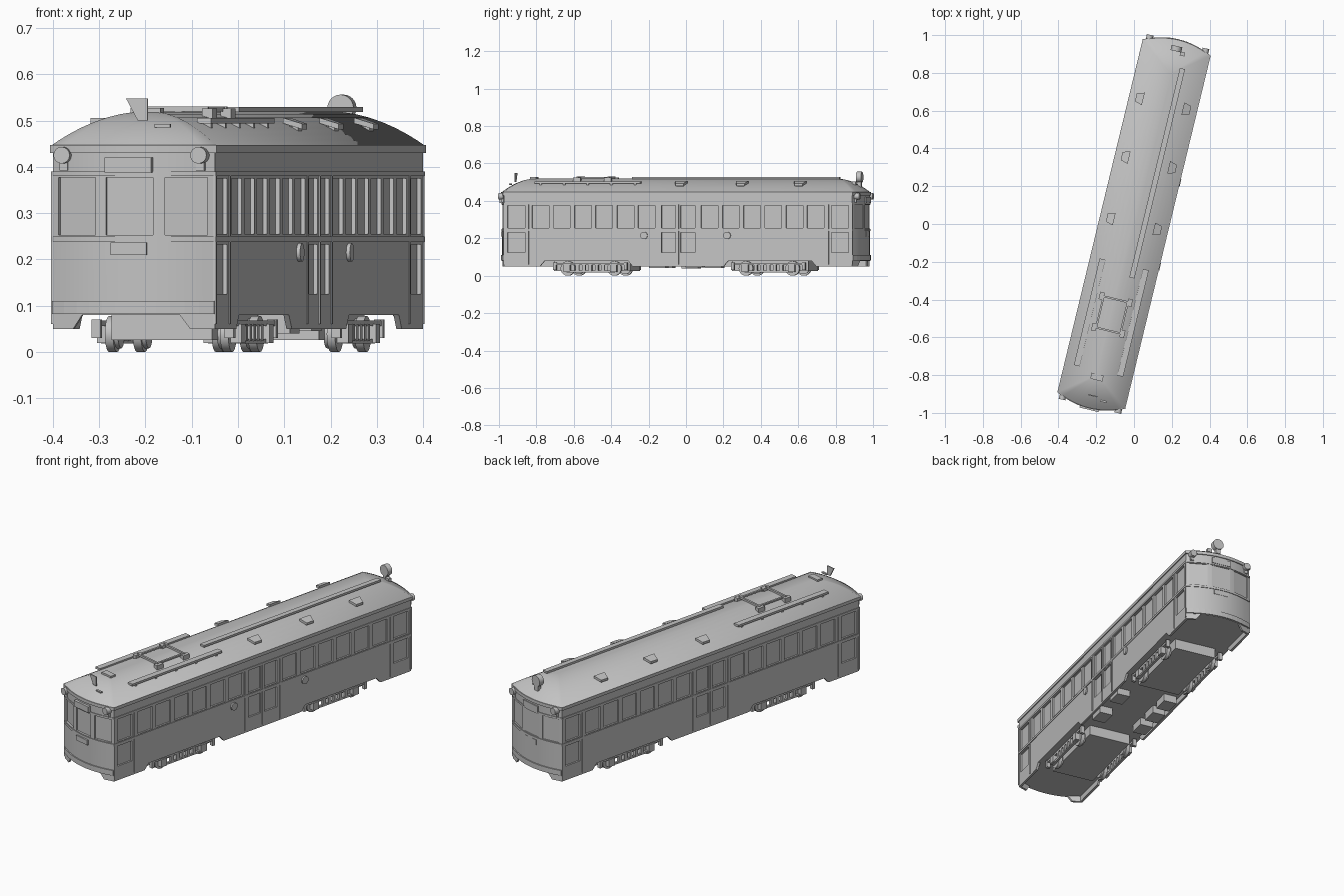
import bpy, bmesh, math
from mathutils import Matrix, Vector

if "Cube" in bpy.data.objects:
    bpy.data.objects.remove(bpy.data.objects["Cube"])

TURN = math.radians(-13.6)      # the car stands diagonally
W, L, BULGE = 0.18, 0.957, 0.043  # half width, half length, end bow
grey = bpy.data.materials.new("plain_grey")
grey.diffuse_color = (0.55, 0.55, 0.55, 1)
grey.use_nodes = True
grey.node_tree.nodes["Principled BSDF"].inputs["Base Color"].default_value = grey.diffuse_color


def finish(name, bm, smooth=None):
    bmesh.ops.recalc_face_normals(bm, faces=bm.faces)
    me = bpy.data.meshes.new(name)
    bm.to_mesh(me)
    bm.free()
    me.materials.append(grey)
    ob = bpy.data.objects.new(name, me)
    bpy.context.collection.objects.link(ob)
    ob.rotation_euler.z = TURN
    if smooth:
        bpy.ops.object.select_all(action='DESELECT')
        bpy.context.view_layer.objects.active = ob
        ob.select_set(True)
        bpy.ops.object.shade_smooth_by_angle(angle=math.radians(smooth))
    return ob


def box(bm, x, y, z, rot=None):
    """Box from three (low, high) ranges, optionally turned about its centre."""
    c = Vector([(a + b) / 2 for a, b in (x, y, z)])
    m = Matrix.Translation(c) @ (rot or Matrix()) @ Matrix.Diagonal(
        (x[1] - x[0], y[1] - y[0], z[1] - z[0], 1))
    bmesh.ops.create_cube(bm, size=1, matrix=m)


def disc(bm, c, r, depth, axis, n=16, r2=None):
    rot = Matrix.Rotation(math.pi / 2, 4, 'Y' if axis == 'X' else 'X')
    bmesh.ops.create_cone(bm, cap_ends=True, segments=n, radius1=r, radius2=r2 or r,
                          depth=depth, matrix=Matrix.Translation(c) @ rot)


def prism(bm, pts, offset):
    """Extrude a polygon of 3D points by an offset vector."""
    f = bm.faces.new([bm.verts.new(p) for p in pts])
    r = bmesh.ops.extrude_face_region(bm, geom=[f])
    bmesh.ops.translate(bm, vec=offset, verts=[v for v in r['geom'] if isinstance(v, bmesh.types.BMVert)])


def bow(x, w=W, b=BULGE):
    return b * (1 - (x / w) ** 2)


def plan(w, l, b, n=12):
    """Outline of the car in plan, with bowed ends."""
    xs = [w * (-1 + 2 * i / n) for i in range(n + 1)]
    return [(x, -l - bow(x, w, b)) for x in xs] + [(-x, l + bow(x, w, b)) for x in xs]


def loft(bm, rings):
    loops = [[bm.verts.new((x, y, z)) for x, y in pts] for pts, z in rings]
    n = len(loops[0])
    for a, b in zip(loops, loops[1:]):
        for i in range(n):
            bm.faces.new((a[i], a[(i + 1) % n], b[(i + 1) % n], b[i]))
    bm.faces.new(loops[0])
    bm.faces.new(loops[-1])


def band(name, z0, z1, out):
    bm = bmesh.new()
    p = plan(W + out, L + out, BULGE)
    loft(bm, [(p, z0), (p, z1)])
    return finish(name, bm, 30)


# Body shell
bm = bmesh.new()
loft(bm, [(plan(W, L, BULGE), 0.08), (plan(W, L, BULGE), 0.44)])
body = finish("body", bm)

# Cutters for windows and doors
bm = bmesh.new()
for s in (-1, 1):
    side = (s * W - 0.009, s * W + 0.009)
    for y0, y1 in ((-0.815, -0.115), (0.115, 0.815)):
        step = (y1 - y0) / 6
        for i in range(6):
            a = y0 + i * step
            box(bm, side, (a + 0.012, a + step - 0.012), (0.255, 0.375))
    for y0, y1 in ((-0.945, -0.835), (-0.1, -0.005), (0.005, 0.1), (0.835, 0.945)):
        box(bm, side, (y0 + 0.008, y1 - 0.008), (0.255, 0.375))
        box(bm, side, (y0 + 0.008, y1 - 0.008), (0.125, 0.232))
    for x0, x1 in ((-0.168, -0.075), (-0.052, 0.052), (0.075, 0.168)):
        x = (x0 + x1) / 2
        tilt = Matrix.Rotation(-s * math.atan(2 * BULGE * x / W ** 2), 4, 'Z')
        y = s * (L + bow(x))
        box(bm, (x0, x1), (y - 0.006, y + 0.012), (0.253, 0.377), tilt)
cutter = finish("window_cutter", bm)
cutter.hide_render = True
mod = body.modifiers.new("windows", 'BOOLEAN')
mod.object, mod.operation, mod.solver = cutter, 'DIFFERENCE', 'EXACT'
bpy.ops.object.select_all(action='DESELECT')
bpy.context.view_layer.objects.active = body
body.select_set(True)
bpy.ops.object.modifier_apply(modifier=mod.name)
bpy.data.objects.remove(cutter)
bpy.ops.object.shade_smooth_by_angle(angle=math.radians(20))

# Trim bands and cornice
band("sill_band", 0.238, 0.25, 0.003)
band("lintel_band", 0.38, 0.39, 0.003)
band("cornice", 0.43, 0.447, 0.005)

# Domed roof
bm = bmesh.new()
us = [1, 0.92, 0.82, 0.7, 0.57, 0.43, 0.28, 0.14, 0.02]
loft(bm, [(plan(0.183 * u, 0.96 - 0.14 * (1 - u), BULGE * u), 0.446 + 0.074 * (1 - u * u)) for u in us])
finish("roof", bm, 40)

# Skirts with sloped ends, leaving openings at the trucks
bm = bmesh.new()
for s in (-1, 1):
    x = s * W
    for a, b, c, d in ((-L, -L, -0.76, -0.73), (-0.28, -0.25, 0.25, 0.28), (0.73, 0.76, L, L)):
        prism(bm, [(x, a, 0.085), (x, b, 0.05), (x, c, 0.05), (x, d, 0.085)], (-s * 0.012, 0, 0))
    for e in (-1, 1):
        y = lambda q: e * (L + bow(q))
        prism(bm, [(x, y(x), 0.085), (x, y(x), 0.05), (s * 0.13, y(0.13), 0.05), (s * 0.105, y(0.105), 0.085)],
              (0, -e * 0.012, 0))
finish("skirts", bm)

# End bumpers, destination boxes and front plates
bm = bmesh.new()
for e in (-1, 1):
    pts = [W * (-1 + i / 6) for i in range(13)]
    arc = [(x, e * (L + bow(x) + 0.006), 0.082) for x in pts]
    arc += [(x, e * (L + bow(x) - 0.01), 0.082) for x in reversed(pts)]
    prism(bm, arc, (0, 0, 0.028))
finish("bumpers", bm)
bm = bmesh.new()
for e in (-1, 1):
    y = e * (L + BULGE)
    box(bm, (-0.052, 0.052), (y - 0.012, y + 0.004), (0.388, 0.42))
    box(bm, (-0.04, 0.04), (y - 0.008, y + 0.001), (0.21, 0.236))
finish("destination_boxes", bm)

# Corner lamps with brackets
bm = bmesh.new()
for e in (-1, 1):
    for x in (-0.152, 0.152):
        disc(bm, (x, e * 0.979, 0.425), 0.018, 0.028, 'Y')
        box(bm, (x - 0.009, x + 0.009), (e * 0.968 - 0.008, e * 0.968 + 0.008), (0.392, 0.41))
finish("corner_lamps", bm, 30)

# Roof boards and walkway on short feet
bm = bmesh.new()
for s in (-1, 1):
    box(bm, (s * 0.118 - 0.016, s * 0.118 + 0.016), (-0.8, -0.22), (0.494, 0.505))
    for i in range(5):
        y = -0.77 + i * 0.13
        box(bm, (s * 0.118 - 0.01, s * 0.118 + 0.01), (y - 0.006, y + 0.006), (0.475, 0.496))
box(bm, (0.042, 0.07), (-0.28, 0.86), (0.518, 0.529))
finish("roof_boards", bm)

# Collector base frame
bm = bmesh.new()
for s in (-1, 1):
    box(bm, (s * 0.066 - 0.005, s * 0.066 + 0.005), (-0.585, -0.405), (0.52, 0.528))
    y = -0.495 + s * 0.085
    box(bm, (-0.075, 0.075), (y - 0.005, y + 0.005), (0.52, 0.53))
    for t in (-1, 1):
        box(bm, (t * 0.077 - 0.012, t * 0.077 + 0.012), (y - 0.02, y + 0.02), (0.502, 0.526))
box(bm, (-0.033, 0.033), (-0.85, -0.818), (0.505, 0.527))
finish("collector_frame", bm)

# Roof vents
bm = bmesh.new()
for s in (-1, 1):
    for y in (0, 0.335, 0.655):
        prism(bm, [(s * 0.108, y - 0.034, 0.494), (s * 0.108, y + 0.034, 0.494),
                   (s * 0.148, y + 0.022, 0.481), (s * 0.148, y - 0.022, 0.481)], (0, 0, 0.012))
        prism(bm, [(s * 0.11, y - 0.026, 0.47), (s * 0.11, y + 0.026, 0.47),
                   (s * 0.138, y + 0.018, 0.465), (s * 0.138, y - 0.018, 0.465)], (0, 0, 0.02))
finish("roof_vents", bm)

# Front flag and rear roof lamp
bm = bmesh.new()
prism(bm, [(-0.022, -0.938, 0.548), (0.026, -0.938, 0.548), (0.026, -0.938, 0.5), (0.004, -0.938, 0.5)],
      (0, 0.006, 0))
box(bm, (0.045, 0.08), (-0.955, -0.945), (0.485, 0.492))
finish("front_flag", bm)
bm = bmesh.new()
disc(bm, (0, 0.955, 0.527), 0.029, 0.028, 'Y', 24)
box(bm, (-0.012, 0.012), (0.945, 0.965), (0.475, 0.505))
box(bm, (0.025, 0.05), (0.925, 0.945), (0.485, 0.505))
finish("rear_roof_lamp", bm, 30)

# Round side fittings and door handrails
bm = bmesh.new()
for y in (-0.187, 0.27):
    disc(bm, (W + 0.002, y, 0.215), 0.02, 0.012, 'X')
finish("side_fittings", bm, 30)
bm = bmesh.new()
for s in (-1, 1):
    for y in (-0.955, -0.825, -0.112, 0, 0.112, 0.825, 0.955):
        box(bm, (s * W - 0.004, s * W + 0.003), (y - 0.004, y + 0.004), (0.06, 0.385))
finish("door_posts", bm)

# Trucks: wheels, axles, side frames and centre boxes
wheels, frames = bmesh.new(), bmesh.new()
for c in (-0.49, 0.49):
    box(frames, (-0.112, 0.112), (c - 0.21, c + 0.21), (0.026, 0.085))
    for s in (-1, 1):
        x = s * 0.148
        for dy in (-0.128, 0.128):
            disc(wheels, (s * 0.128, c + dy, 0.039), 0.039, 0.018, 'X', 20)
            disc(wheels, (s * 0.116, c + dy, 0.04), 0.032, 0.012, 'X', 20)
            box(frames, (x - 0.012, x + 0.014), (c + dy - 0.018, c + dy + 0.018), (0.02, 0.06))
        box(frames, (x - 0.007, x + 0.007), (c - 0.2, c + 0.2), (0.056, 0.068))
        box(frames, (x - 0.006, x + 0.006), (c - 0.13, c + 0.13), (0.018, 0.028))
        for dy in (-0.07, -0.035, 0, 0.035, 0.07):
            box(frames, (x - 0.008, x + 0.008), (c + dy - 0.009, c + dy + 0.009), (0.024, 0.06))
        for dy in (-0.195, 0.195):
            box(frames, (x - 0.01, x + 0.01), (c + dy - 0.008, c + dy + 0.008), (0.03, 0.07))
finish("wheels", wheels, 30)
finish("truck_frames", frames)

# Equipment boxes under the floor
bm = bmesh.new()
for x, y, h in ((0.12, -0.12, 0.04), (0.12, 0.08, 0.045), (-0.12, -0.14, 0.04), (-0.12, 0, 0.038), (-0.12, 0.13, 0.04)):
    box(bm, (x - 0.035, x + 0.035), (y - 0.045, y + 0.045), (h, 0.085))
finish("underfloor_boxes", bm)
